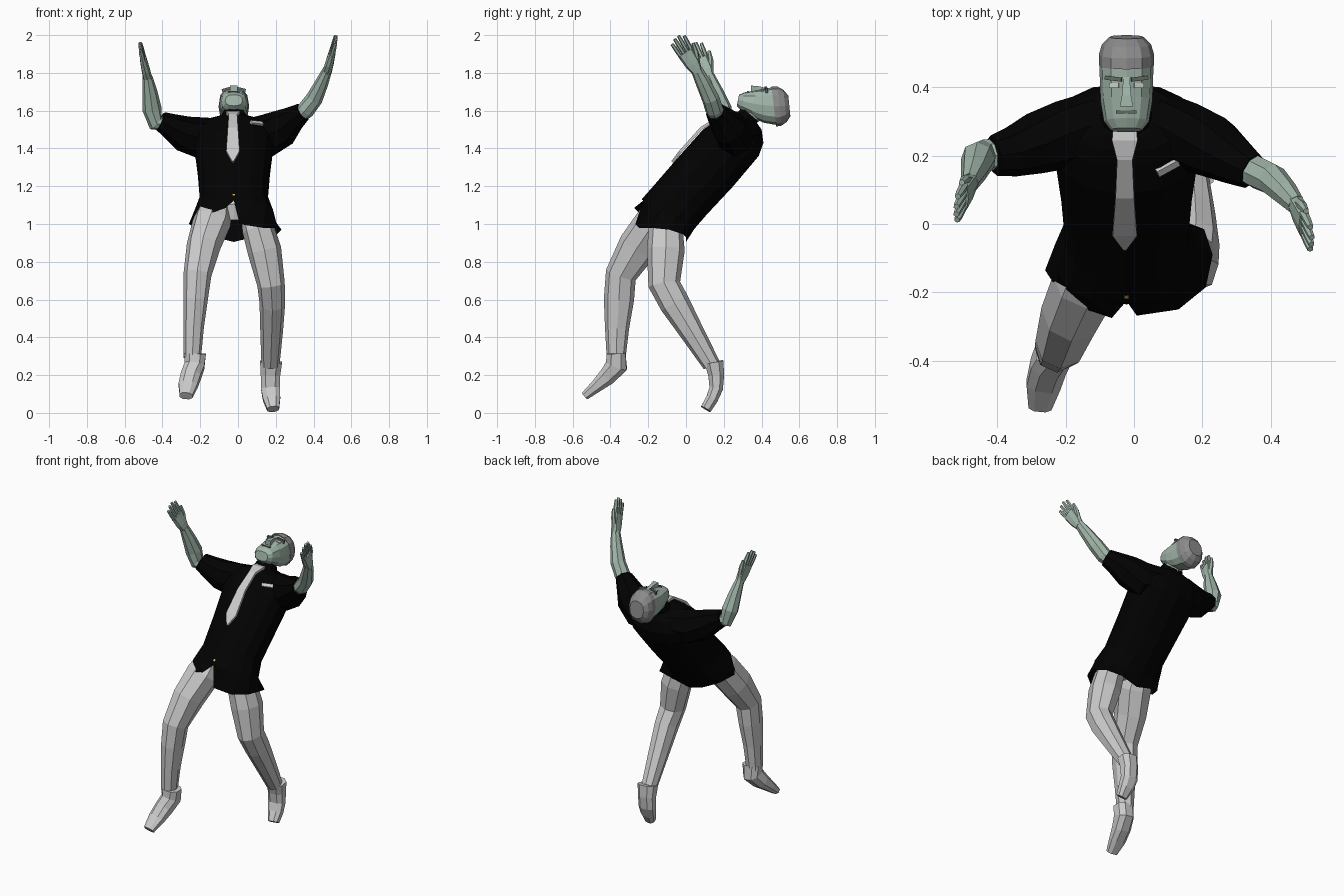
import bpy, bmesh, math
from mathutils import Vector as V

X, Y = V((1, 0, 0)), V((0, 1, 0))
CX = -0.022


def material(name, rgb):
    m = bpy.data.materials.new(name)
    m.diffuse_color = (*rgb, 1)
    return m


SKIN = material("skin", (0.36, 0.47, 0.40))
BLACK = material("black_cloth", (0.0005, 0.0005, 0.0005))
DARK = material("dark_features", (0.12, 0.14, 0.12))
HAIR = material("grey_hair", (0.26, 0.26, 0.26))
GOLD = material("button_gold", (0.6, 0.4, 0.1))


def loft(name, rings, n=8, mat=None, power=1.0, caps=(True, True), phase=0.0, edit=None):
    """Skin flat-faced rings given as (centre, u axis, v axis)."""
    bm = bmesh.new()
    loops = []
    bend = lambda s: math.copysign(abs(s) ** power, s)
    for c, u, v in rings:
        ts = [2 * math.pi * (i + phase) / n for i in range(n)]
        loops.append([bm.verts.new(c + u * bend(math.cos(t)) + v * bend(math.sin(t))) for t in ts])
    if edit:
        edit(loops)
    for a, b in zip(loops, loops[1:]):
        for i in range(n):
            j = (i + 1) % n
            bm.faces.new((a[i], a[j], b[j], b[i]))
    if caps[0]:
        bm.faces.new(loops[0])
    if caps[1]:
        bm.faces.new(loops[-1])
    bmesh.ops.recalc_face_normals(bm, faces=bm.faces)
    me = bpy.data.meshes.new(name)
    bm.to_mesh(me)
    bm.free()
    ob = bpy.data.objects.new(name, me)
    bpy.context.collection.objects.link(ob)
    if mat:
        me.materials.append(mat)
    return ob


def tube(name, pts, ref=X, **kw):
    """Loft along a path of (x, y, z, radius along ref, other radius)."""
    cs = [V(p[:3]) for p in pts]
    rings = []
    for i, p in enumerate(pts):
        t = (cs[min(i + 1, len(cs) - 1)] - cs[max(i - 1, 0)]).normalized()
        u = (ref - t * ref.dot(t)).normalized()
        rings.append((cs[i], u * p[3], t.cross(u) * p[4]))
    return loft(name, rings, **kw)


# Jacket body: front (y, z), back (y, z), half width
profile = [
    ((-.27, 1.05), (.0, .92), .235), ((-.235, 1.13), (.045, .975), .212),
    ((-.165, 1.21), (.11, 1.05), .182), ((-.035, 1.36), (.25, 1.20), .195),
    ((.09, 1.50), (.385, 1.36), .215), ((.17, 1.555), (.41, 1.43), .20),
    ((.21, 1.575), (.40, 1.50), .15), ((.25, 1.585), (.375, 1.535), .08)]
rings = []
for (fy, fz), (by, bz), a in profile:
    f, b = V((CX, fy, fz)), V((CX, by, bz))
    rings.append(((f + b) / 2, (f - b) / 2, X * a))

# Uneven hem, from the front slit round by the right side
HEM = [(-.022, -.225, 1.125), (.008, -.268, 1.0), (.13, -.25, .98), (.21, -.185, .98), (.23, -.09, .97),
       (.205, -.015, .945), (.10, .005, .935), (CX, .0, .905), (-.12, .0, .93), (-.215, -.04, .97),
       (-.26, -.135, 1.0), (-.215, -.205, 1.04), (-.14, -.25, 1.06), (-.065, -.275, 1.085)]


def hem(loops):
    for vert, co in zip(loops[0], HEM):
        vert.co = co


loft("jacket_body", rings, n=14, mat=BLACK, power=0.85, caps=(False, True), edit=hem)

# Sleeves
tube("left_sleeve", [(-.09, .295, 1.47, .10, .09), (-.20, .262, 1.455, .10, .11), (-.29, .235, 1.48, .09, .095),
                     (-.36, .21, 1.52, .073, .068), (-.41, .20, 1.545, .06, .052)], ref=Y, mat=BLACK)
tube("right_sleeve", [(.05, .295, 1.47, .10, .09), (.15, .258, 1.465, .10, .115), (.235, .225, 1.51, .093, .1),
                      (.295, .185, 1.56, .073, .068), (.345, .155, 1.595, .055, .05)], ref=Y, mat=BLACK)

# Forearms
tube("left_forearm", [(-.37, .21, 1.53, .04, .038), (-.435, .20, 1.535, .048, .045), (-.456, .19, 1.61, .052, .051),
                      (-.467, .155, 1.70, .042, .04), (-.48, .12, 1.785, .031, .025)], ref=Y, mat=SKIN)
tube("right_forearm", [(.31, .18, 1.56, .045, .04), (.36, .15, 1.605, .048, .047), (.405, .13, 1.665, .047, .045),
                       (.445, .09, 1.75, .04, .035), (.475, .055, 1.82, .031, .025)], ref=Y, mat=SKIN)


def hand(side, wrist, tip, turn):
    wrist, tip = V(wrist), V(tip)
    d = tip - wrist
    ref = (Y + X * turn).normalized()
    w = (ref - d.normalized() * d.normalized().dot(ref)).normalized()
    at = lambda k, o: tuple(wrist + d * k + w * o)
    tube(side + "_palm", [(*at(-.05, 0), .028, .024), (*at(.2, 0), .041, .023), (*at(.55, -.002), .045, .018)],
         ref=ref, mat=SKIN, power=0.75)
    for i, end in enumerate((.9, .98, 1.0, .92)):
        o = -.034 + i * .022
        tube(f"{side}_finger_{i + 1}", [(*at(.48, o), .011, .014), (*at(.78, o * 1.12), .011, .012),
                                        (*at(end, o * 1.18), .009, .009)], ref=ref, n=6, mat=SKIN)
    tube(side + "_thumb", [(*at(.1, .02), .015, .015), (*at(.4, .047), .014, .014),
                           (*at(.64, .058), .009, .009)], ref=ref, n=6, mat=SKIN)


hand("left", (-.48, .12, 1.78), (-.52, .04, 1.955), .12)
hand("right", (.475, .055, 1.815), (.52, -.05, 1.99), -.12)

# Trousers
tube("hips", [(CX, -.10, 1.02, .10, .07), (CX, -.10, 1.07, .14, .09), (CX, -.05, 1.14, .12, .08)])
tube("left_trouser_leg", [(-.12, -.10, 1.09, .085, .085), (-.138, -.165, 1.01, .102, .103), (-.183, -.255, .88, .09, .105),
                          (-.215, -.345, .73, .074, .083), (-.225, -.355, .60, .065, .08),
                          (-.235, -.365, .45, .054, .064), (-.242, -.37, .29, .046, .05)], power=0.9)
tube("right_trouser_leg", [(.07, -.09, 1.07, .06, .06), (.105, -.107, .98, .085, .09), (.14, -.107, .86, .09, .10),
                           (.175, -.115, .68, .073, .085), (.182, -.06, .58, .068, .08),
                           (.178, .03, .43, .06, .064), (.172, .135, .255, .048, .047)], power=0.9)

# Shoes
tube("left_shoe", [(-.228, -.37, .315, .062, .053), (-.23, -.368, .25, .056, .062), (-.25, -.415, .195, .056, .05),
                   (-.265, -.47, .145, .053, .036), (-.275, -.535, .09, .036, .024)], power=0.8, phase=.5)
tube("right_shoe", [(.175, .148, .27, .062, .053), (.172, .16, .20, .055, .045), (.172, .16, .13, .054, .038),
                    (.178, .138, .075, .049, .034), (.186, .105, .02, .034, .031)], power=0.8, phase=.5)

# Neck and collar
tube("neck", [(CX, .30, 1.54, .06, .055), (CX, .385, 1.625, .055, .06)], mat=SKIN)
tube("collar", [(CX, .305, 1.54, .085, .065), (CX, .34, 1.58, .064, .058)], n=10, mat=BLACK)

# Head from chin to crown
tube("head", [(CX, .275, 1.655, .046, .03), (CX, .30, 1.65, .066, .048), (CX, .36, 1.637, .076, .073),
              (CX, .42, 1.628, .078, .092), (CX, .475, 1.625, .079, .10), (CX, .52, 1.625, .068, .08)],
     n=12, mat=SKIN, power=0.8)
# Hair cap, sloping down behind
slope = lambda y, z, rx, rz, s: (V((CX, y, z)), X * rx, V((0, -s, 1)).normalized() * rz)
loft("hair", [slope(.465, 1.622, .081, .107, .12), slope(.495, 1.624, .081, .104, .1),
              slope(.525, 1.625, .072, .085, .1), slope(.547, 1.625, .05, .055, .1)],
     n=12, power=0.85, mat=HAIR)

# Face
tube("nose", [(CX, .428, 1.708, .011, .014), (CX, .375, 1.714, .016, .02), (CX, .344, 1.714, .023, .022)],
     n=4, mat=SKIN, phase=.5, power=0.5)


def box(name, loc, size, mat=None, rot=(0, 0, 0)):
    bpy.ops.mesh.primitive_cube_add(size=1, location=loc, rotation=rot)
    ob = bpy.context.object
    ob.name, ob.scale = name, size
    if mat:
        ob.data.materials.append(mat)


for label, s in (("left", -1), ("right", 1)):
    box(label + "_brow", (CX + s * .037, .425, 1.710), (.05, .012, .022), DARK, (0, s * .25, s * .12))
    box(label + "_eye", (CX + s * .035, .405, 1.704), (.028, .014, .016), None, (0, s * .25, 0))
box("mouth", (CX, .327, 1.697), (.06, .009, .012), DARK)

# Tie as a flared strip lying on the chest
tie = [(.285, 1.585, .036), (.245, 1.59, .04), (.19, 1.575, .024), (.08, 1.506, .029), (-.03, 1.383, .038), (-.072, 1.328, .004)]
tube("tie", [(CX - .005, y, z, w, .008) for y, z, w in tie], n=4, phase=.5, power=0.2)

# Pocket square and button
box("pocket_square", (.097, .168, 1.53), (.07, .022, .025), None, (.7, .1, .5))
box("button", (CX, -.21, 1.15), (.012, .012, .012), GOLD, (.8, 0, 0))
